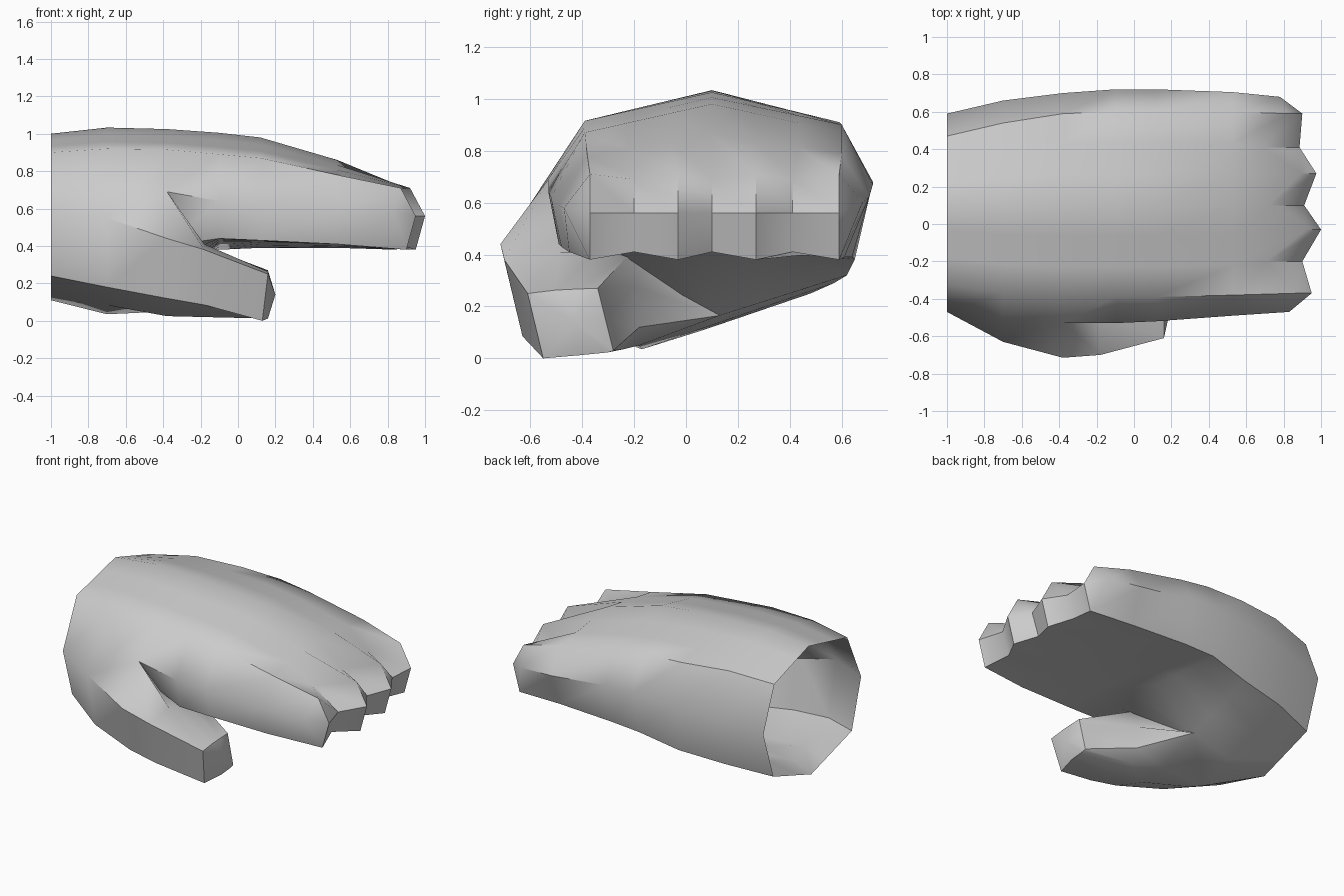
import bpy
import bmesh
from mathutils import Vector

cube = bpy.data.objects.get("Cube")
if cube:
    bpy.data.objects.remove(cube, do_unlink=True)

grey = bpy.data.materials.new("plain grey")
grey.use_nodes = True
GREY = (0.6, 0.6, 0.6, 1)
grey.diffuse_color = GREY
grey.node_tree.nodes["Principled BSDF"].inputs["Base Color"].default_value = GREY


def bridge(bm, first, second, skip=()):
    """Join two closed loops of vertices with quads, leaving out some."""
    count = len(first)
    for i in range(count):
        j = (i + 1) % count
        if i not in skip:
            bm.faces.new((first[i], first[j], second[j], second[i]))


def strip(bm, first, second):
    """Join two open rows of vertices with quads."""
    for i in range(len(first) - 1):
        bm.faces.new((first[i], first[i + 1], second[i + 1], second[i]))


def fan(start, middle, end, steps=3):
    """Points from start through middle to end."""
    points = [start.lerp(middle, i / steps) for i in range(steps)]
    return points + [middle.lerp(end, i / steps) for i in range(steps + 1)]


def hand_section(x, outline):
    """Eight outline points become a ring with seven finger columns."""
    p = [Vector((x, y, z)) for y, z in outline]
    return fan(*p[0:3]) + [p[3]] + fan(*p[4:7]) + [p[7]]


# Hand sections: front ridge, crest, back ridge, back side,
# back underside, palm middle, front underside, front side
sections = [
    (-1.0, [(-.32, .9), (.1, 1), (.47, .88), (.59, .58),
            (.48, .25), (.07, .11), (-.37, .24), (-.47, .575)]),
    (-.7, [(-.37, .92), (.1, 1.033), (.54, .92), (.66, .63),
           (.57, .29), (-.17, .035), (-.55, .18), (-.63, .55)]),
    (-.38, [(-.39, .915), (.1, 1.025), (.59, .91), (.7, .66),
            (.62, .32), (.13, .165), (-.3, .4), (-.53, .69)]),
    (-.1, [(-.39, .89), (.1, 1.005), (.6, .9), (.72, .68),
           (.65, .38), (.1, .42), (-.49, .44), (-.53, .64)]),
    (.12, [(-.39, .87), (.1, .98), (.6, .87), (.72, .67),
           (.64, .39), (.1, .42), (-.48, .43), (-.52, .62)]),
    (.53, [(-.38, .78), (.1, .86), (.6, .79), (.705, .62),
           (.61, .39), (.1, .41), (-.45, .41), (-.49, .59)]),
]

bm = bmesh.new()
rings = [[bm.verts.new(p) for p in hand_section(x, o)] for x, o in sections]

# Finger ends: even columns are tips, odd columns are the grooves between them
columns = [-.37, -.2, -.03, .1, .27, .41, .59]
reach = [.95, .9, 1.0, .91, .975, .885, .9]
upper, nose, lower = [], [], []
for i, (y, x) in enumerate(zip(columns, reach)):
    groove = i % 2
    upper.append(bm.verts.new((x - (.19 if groove else .08), y, .69 if groove else .71)))
    nose.append(bm.verts.new((x, y, .56)))
    lower.append(bm.verts.new((x - .05, y, .41 if groove else .38)))
back_side = bm.verts.new((.78, .68, .6))
front_side = bm.verts.new((.83, -.47, .58))
rings.append(upper + [back_side] + lower[::-1] + [front_side])

# Skin of the hand, left open where the thumb branches off
PALM, SIDE = 11, 15
for i, (a, b) in enumerate(zip(rings, rings[1:])):
    bridge(bm, a, b, range(PALM, SIDE) if i == 1 else ())
strip(bm, upper, nose)
strip(bm, nose, lower)
for side, i in ((front_side, 0), (back_side, -1)):
    bm.faces.new((side, upper[i], nose[i]))
    bm.faces.new((side, nose[i], lower[i]))

# Thumb root: outer top, outer bottom and two underside points
heel, crotch = rings[1], rings[2]
root = [bm.verts.new((-.38, y, z)) for y, z in
        ((-.715, .44), (-.625, .12), (-.36, .025), (-.18, .05))]
strip(bm, heel[PALM:SIDE + 1], [crotch[PALM]] + root[::-1])
bm.faces.new((heel[SIDE], root[0], crotch[SIDE]))

# Thumb sections: web, outer top, outer bottom, two underside points,
# inner bottom, inner side, inner top, top middle
thumb_sections = [
    (-.18, [(-.49, .41), (-.7, .38), (-.63, .085), (-.4, .02), (-.24, .035),
            (-.18, .12), (-.2, .28), (-.22, .4), (-.35, .405)]),
    (.16, [(-.5, .263), (-.61, .25), (-.55, 0), (-.41, .012), (-.3, .023),
           (-.28, .03), (-.31, .15), (-.34, .27), (-.42, .267)]),
]
thumb = [[crotch[SIDE]] + root + crotch[PALM:SIDE]]
thumb += [[bm.verts.new((x, y, z)) for y, z in o] for x, o in thumb_sections]
for a, b in zip(thumb, thumb[1:]):
    bridge(bm, a, b)

# Blunt pointed thumb end
end = thumb[-1]
end[2].co.x -= .03
point = bm.verts.new((.2, -.43, .14))
for a, b in zip(end, end[1:] + end[:1]):
    bm.faces.new((a, b, point))

bmesh.ops.recalc_face_normals(bm, faces=bm.faces)
mesh = bpy.data.meshes.new("hand")
bm.to_mesh(mesh)
bm.free()
mesh.materials.append(grey)
hand = bpy.data.objects.new("hand", mesh)
bpy.context.collection.objects.link(hand)
bpy.ops.object.select_all(action='DESELECT')
hand.select_set(True)
bpy.context.view_layer.objects.active = hand
bpy.ops.object.shade_smooth_by_angle(angle=0.85)
